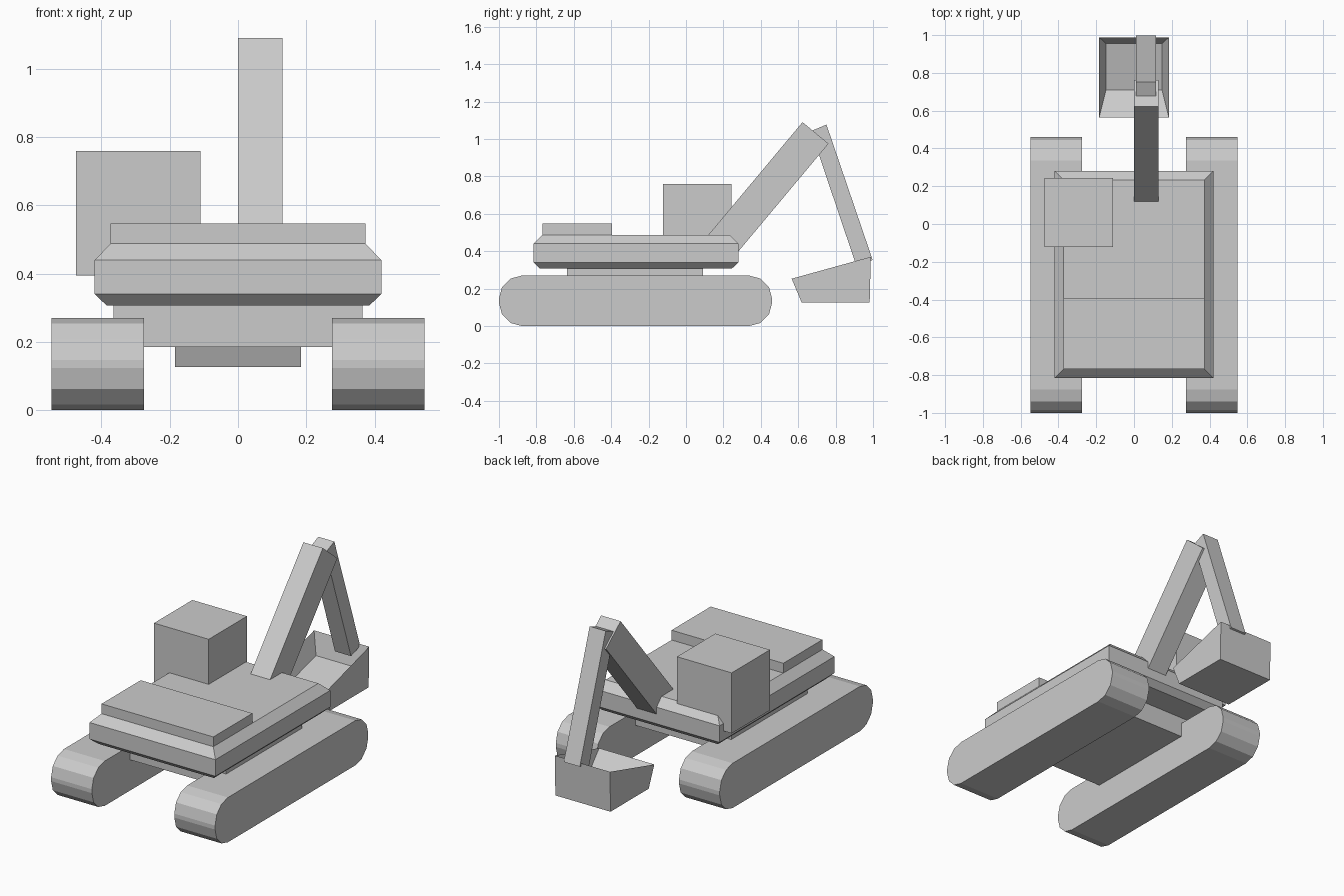
import bpy, bmesh
from math import sin, cos, pi

cube = bpy.data.objects.get("Cube")
if cube:
    bpy.data.objects.remove(cube, do_unlink=True)

grey = bpy.data.materials.new("plain_grey")
grey.use_nodes = True
colour = (0.6, 0.6, 0.6, 1)
grey.diffuse_color = colour
grey.node_tree.nodes["Principled BSDF"].inputs["Base Color"].default_value = colour


def loft(name, rings):
    """Join a stack of matching rings with side faces and cap both ends."""
    bm = bmesh.new()
    loops = [[bm.verts.new(p) for p in ring] for ring in rings]
    n = len(loops[0])
    for a, b in zip(loops, loops[1:]):
        for i in range(n):
            j = (i + 1) % n
            bm.faces.new((a[i], a[j], b[j], b[i]))
    bm.faces.new(loops[0][::-1])
    bm.faces.new(loops[-1])
    bmesh.ops.recalc_face_normals(bm, faces=bm.faces)
    mesh = bpy.data.meshes.new(name)
    bm.to_mesh(mesh)
    bm.free()
    mesh.materials.append(grey)
    obj = bpy.data.objects.new(name, mesh)
    bpy.context.collection.objects.link(obj)
    return obj


def rect(x0, x1, y0, y1, z):
    return [(x0, y0, z), (x1, y0, z), (x1, y1, z), (x0, y1, z)]


def box(name, x0, x1, y0, y1, z0, z1):
    return loft(name, [rect(x0, x1, y0, y1, z0), rect(x0, x1, y0, y1, z1)])


def side_profile(name, points, x0, x1):
    """Extrude a side outline of (y, z) points across x."""
    return loft(name, [[(x, y, z) for y, z in points] for x in (x0, x1)])


# Tracks: long boxes with corners rounded in three steps
r = 0.123
corners = [(0.46 - r, 0.27 - r), (-1 + r, 0.27 - r), (-1 + r, r), (0.46 - r, r)]
outline = [(cy + r * cos(a), cz + r * sin(a))
           for k, (cy, cz) in enumerate(corners)
           for a in [(k + s / 3) * pi / 2 for s in range(4)]]
side_profile("left_track", outline, 0.275, 0.547)
side_profile("right_track", outline, -0.547, -0.275)

# Undercarriage between the tracks
box("undercarriage", -0.365, 0.365, -0.635, 0.09, 0.185, 0.32)

# Upper body with chamfers above and below
loft("upper_body", [
    rect(-0.385, 0.385, -0.78, 0.245, 0.307),
    rect(-0.42, 0.42, -0.815, 0.28, 0.34),
    rect(-0.42, 0.42, -0.815, 0.28, 0.44),
    rect(-0.373, 0.373, -0.768, 0.233, 0.488)])

# Engine cover and cab
box("engine_cover", -0.373, 0.373, -0.768, -0.395, 0.48, 0.547)
box("cab", -0.475, -0.11, -0.122, 0.243, 0.395, 0.76)

# Boom and stick
side_profile("boom", [(0.096, 0.459), (0.235, 0.345),
                      (0.762, 0.975), (0.623, 1.09)], 0, 0.13)
side_profile("stick", [(0.668, 1.042), (0.91, 0.325),
                       (0.998, 0.353), (0.751, 1.077)], 0.01, 0.117)

# Bucket: outer shell up to a thin rim, then down to a tapered inner floor


def sloped(half, y0, z0, y1, z1):
    return [(-half, y0, z0), (half, y0, z0), (half, y1, z1), (-half, y1, z1)]


loft("bucket", [
    sloped(0.184, 0.618, 0.127, 0.982, 0.127),
    sloped(0.184, 0.565, 0.253, 0.988, 0.37),
    sloped(0.148, 0.71, 0.175, 0.955, 0.24)])
